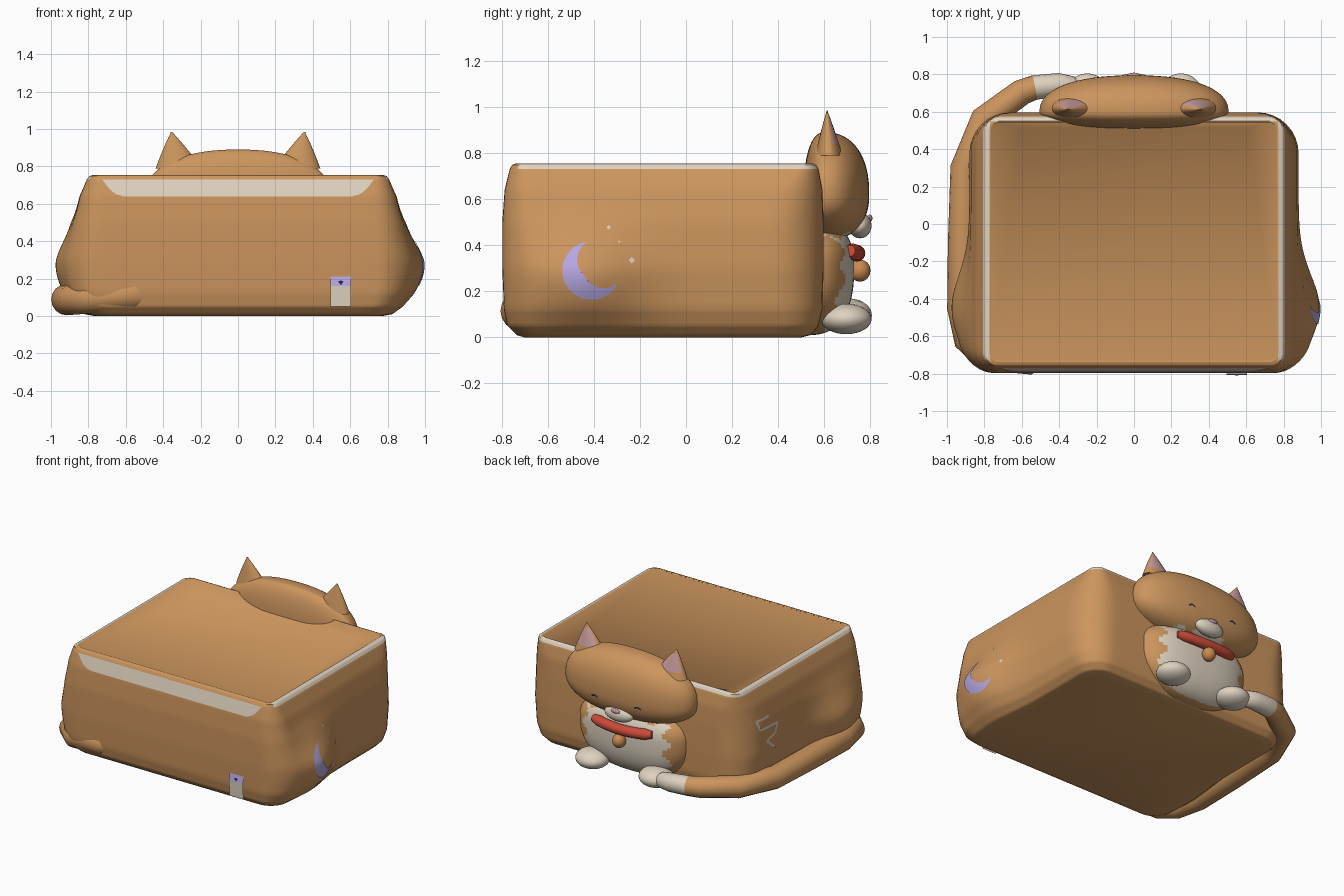
import bpy, bmesh, math
from mathutils import Vector

if "Cube" in bpy.data.objects:
    bpy.data.objects.remove(bpy.data.objects["Cube"])


def mat(name, rgb):
    m = bpy.data.materials.new(name)
    m.diffuse_color = (*rgb, 1)
    m.use_nodes = True
    m.node_tree.nodes["Principled BSDF"].inputs["Base Color"].default_value = m.diffuse_color
    return m


BROWN = mat("caramel_fur", (0.60, 0.30, 0.11))
CREAM = mat("cream", (0.74, 0.65, 0.53))
LILAC = mat("lilac", (0.46, 0.38, 0.74))
PINK = mat("ear_pink", (0.58, 0.33, 0.34))
RED = mat("collar_red", (0.60, 0.07, 0.04))
GOLD = mat("bell_orange", (0.60, 0.25, 0.08))
DARK = mat("dark_navy", (0.02, 0.02, 0.06))


def finish(name, bm, mats, rule=None, angle=45, out=None):
    bmesh.ops.recalc_face_normals(bm, faces=bm.faces)
    if out:  # open sheets: turn the faces outwards
        bm.normal_update()
        if sum((f.normal for f in bm.faces), Vector()).dot(Vector(out)) < 0:
            bmesh.ops.reverse_faces(bm, faces=bm.faces)
    if rule:
        for f in bm.faces:
            f.material_index = rule(f.calc_center_median(), f.normal)
    me = bpy.data.meshes.new(name)
    bm.to_mesh(me)
    bm.free()
    ob = bpy.data.objects.new(name, me)
    bpy.context.collection.objects.link(ob)
    for m in mats:
        me.materials.append(m)
    bpy.ops.object.select_all(action='DESELECT')
    ob.select_set(True)
    bpy.context.view_layer.objects.active = ob
    bpy.ops.object.shade_smooth_by_angle(angle=math.radians(angle))
    return ob


def loft(name, rings, mats, rule=None, caps=(True, True)):
    bm = bmesh.new()
    vs = [[bm.verts.new(p) for p in r] for r in rings]
    n = len(vs[0])
    for a, b in zip(vs, vs[1:]):
        for i in range(n):
            bm.faces.new((a[i], a[(i + 1) % n], b[(i + 1) % n], b[i]))
    if caps[0]:
        bm.faces.new(vs[0])
    if caps[1]:
        bm.faces.new(vs[-1])
    return finish(name, bm, mats, rule)


def blob(name, c, r, mats, rule=None, low=None, front=None, p=2.0, seg=40):
    """Super-ellipsoid; low and front are other radii below and before the centre."""
    bm = bmesh.new()
    bmesh.ops.create_uvsphere(bm, u_segments=seg, v_segments=seg * 3 // 4, radius=1)
    for v in bm.verts:
        k = sum(abs(q) ** p for q in v.co) ** (-1 / p)
        rz = low if low and v.co.z < 0 else r[2]
        ry = front if front and v.co.y < 0 else r[1]
        v.co = Vector(c) + Vector((v.co.x * r[0], v.co.y * ry, v.co.z * rz)) * k
    return finish(name, bm, mats, rule)


def tube(name, pts, mats, rule=None):
    """Round tube through (x, y, z, radius) points."""
    P = [Vector(p[:3]) for p in pts]
    rings = []
    for i, c in enumerate(P):
        t = (P[min(i + 1, len(P) - 1)] - P[max(i - 1, 0)]).normalized()
        side = t.cross(Vector((0, 0, 1))).normalized()
        up = side.cross(t)
        rings.append([c + (side * math.cos(a) + up * math.sin(a)) * pts[i][3]
                      for a in (k * math.tau / 16 for k in range(16))])
    return loft(name, rings, mats, rule)


def plate(name, rows, m, out):
    """Thin sheet from a grid of points, facing out."""
    bm = bmesh.new()
    vs = [[bm.verts.new(p) for p in r] for r in rows]
    for a, b in zip(vs, vs[1:]):
        for i in range(len(a) - 1):
            bm.faces.new((a[i], a[i + 1], b[i + 1], b[i]))
    return finish(name, bm, [m], out=out)


# Box body sections: z, half width, front y, back y, front corner, back corner
SECTIONS = [(0, .74, -.70, .50, .10, .12), (.01, .79, -.735, .54, .11, .14),
            (.05, .83, -.775, .575, .12, .17), (.12, .86, -.79, .592, .13, .2),
            (.3, .88, -.797, .597, .14, .22), (.5, .872, -.797, .597, .14, .22),
            (.64, .845, -.787, .592, .12, .17), (.73, .808, -.765, .575, .08, .09),
            (.748, .795, -.755, .565, .06, .06), (.755, .772, -.738, .55, .05, .05)]


def section(z):
    for a, b in zip(SECTIONS, SECTIONS[1:]):
        if z <= b[0]:
            t = (z - a[0]) / (b[0] - a[0])
            return [p + (q - p) * t for p, q in zip(a, b)]
    return SECTIONS[-1]


def haunch(y, z, s):
    """Soft bulge of the hind leg on the side walls."""
    return (.117 if s > 0 else .10) * math.exp(-((y + .45) / .25) ** 2
                                               - ((z - .25) / (.2 if z > .25 else .22)) ** 2)


def body_ring(sec):
    z, hx, y0, y1, rf, rb = sec
    arcs = []
    for k, (cx, cy, r) in enumerate([(hx - rb, y1 - rb, rb), (rb - hx, y1 - rb, rb),
                                     (rf - hx, y0 + rf, rf), (hx - rf, y0 + rf, rf)]):
        arcs.append([Vector((cx + r * math.cos(a), cy + r * math.sin(a), z))
                     for a in (math.radians(90 * k + 90 * j / 8) for j in range(9))])
    pts = []
    for a, b in zip(arcs, arcs[1:] + arcs[:1]):
        pts += a + [a[-1].lerp(b[0], i / 24) for i in range(1, 24)]
    for p in pts:
        s = 1 if p.x > 0 else -1
        p.x += s * haunch(p.y, z, s) * min(abs(p.x) / hx, 1) ** 4
    return pts


def wall(s, y, z, lift=0.005):
    """Point just outside the side wall."""
    _, hx, y0, y1, rf, rb = section(z)
    d = max(y - (y1 - rb), 0)
    return (s * (hx - rb + math.sqrt(rb * rb - d * d) + haunch(y, z, s) + lift), y, z)


levels = [a[0] + (b[0] - a[0]) * i / 5 for a, b in zip(SECTIONS, SECTIONS[1:]) for i in range(5)]
rings = [body_ring(section(z)) for z in levels] + [body_ring(SECTIONS[-1])]
rings.append(body_ring((.752, .765, -.73, .543, .045, .045)))
loft("box_body", rings, [BROWN, CREAM],
     lambda c, n: int(c.z > .73 and c.y > -.728 and max(abs(c.x) / .7705, c.y / .5485) > 1), (True, False))

# Cream band across the front, narrowing to rounded ends
rows = []
for i in range(9):
    t = i / 8
    z = .64 + .09 * t
    rows.append([(k * (.61 + .115 * math.sqrt(t)), section(z)[2] - .004, z) for k in (-1, 0, 1)])
plate("front_band", rows, CREAM, (0, -1, 0))

# Sunken sloping panel inside the rim
bm = bmesh.new()
fl, fr, bl, br, tl, tr = [bm.verts.new(p) for p in (
    (-.768, -.733, .75), (.768, -.733, .75), (-.61, .515, .69), (.61, .515, .69),
    (-.768, .546, .751), (.768, .546, .751))]
for f in ((fl, fr, br, bl), (fl, bl, tl), (fr, tr, br), (bl, br, tr, tl)):
    bm.faces.new(f)
finish("sloping_panel", bm, [BROWN], angle=89, out=(0, 0, 1))

# Crescent mark and small sparkles on the right haunch
rows = []
for i in range(25):
    t = i / 24
    a = math.radians(100 + 233 * t)
    w = 0.088 * math.sin(math.pi * t) + 0.001
    rows.append([wall(1, -.41 + (.127 - w * k / 4) * math.cos(a), .29 + (.127 - w * k / 4) * math.sin(a))
                 for k in range(5)])
plate("crescent_mark", rows, LILAC, (1, 0, 0))
for i, (y, z, r) in enumerate([(-.335, .478, .010), (-.29, .415, .006), (-.235, .335, .014)]):
    plate(f"sparkle_{i}", [[wall(1, y - r, z), wall(1, y, z + r)],
                           [wall(1, y, z - r), wall(1, y + r, z)]], CREAM, (1, 0, 0))

# Zigzag mark on the left wall
zig = [(.31, .53), (.44, .535), (.41, .464), (.22, .455), (.25, .39), (.35, .367), (.25, .286)]
for i, (a, b) in enumerate(zip(zig, zig[1:])):
    a, b = Vector(a), Vector(b)
    d = (b - a).normalized() * .008
    plate(f"zigzag_{i}", [[wall(-1, q.x - d.y, q.y + d.x), wall(-1, q.x + d.y, q.y - d.x)]
                          for q in (a.lerp(b, j / 5) for j in range(6))], CREAM, (-1, 0, 0))

# Head, chest and muzzle, with a wavy-edged cream bib


def bib(c, n):
    return int(abs(c.x) < .32 + .025 * math.sin(c.z * 45) and c.y > .6
               and c.z < .465 + .015 * math.sin(c.x * 40) - .1 * abs(c.x))


blob("head", (0, .60, .62), (.505, .195, .27), [BROWN, CREAM], bib, low=.2, front=.09, p=2.3, seg=72)
blob("chest", (0, .53, .31), (.43, .20, .2), [BROWN, CREAM], bib, low=.3, p=2.5, seg=80)
blob("muzzle", (0, .755, .485), (.11, .05, .055), [CREAM])
blob("nose", (0, .797, .517), (.035, .012, .016), [PINK], seg=16)

for s, side in ((1, "right"), (-1, "left")):
    # Ear: leaning cone with a pink inner patch
    rings = []
    for i in range(13):
        t = i / 12
        k = max((1 - t) ** .9, .03)
        c = (.315 + .04 * t, .62 - .008 * t, .79 + .195 * t)
        rings.append([(s * (c[0] + .125 * k * math.cos(a)), c[1] + .06 * k * math.sin(a), c[2])
                      for a in (j * math.tau / 32 for j in range(32))])
    loft(side + "_ear", rings, [BROWN, PINK],
         lambda c, n: int(n.y > .7 and .84 < c.z < .945))
    # Closed eye
    plate(side + "_eye", [[(s * x, .797 - .10 * abs(x - .1), z + h) for x, z in
                           ((.145, .575), (.17, .585), (.195, .575))] for h in (-.006, .006)], DARK, (0, 1, 0))
    # Front paw
    blob(side + "_paw", (s * .25, .695, .08), (.115, .11, .066), [CREAM], seg=32)

# Collar and bell
tube("collar", [(x, .742 - .6 * x * x, .365 + .2 * x * x, .036 if abs(x) < .2 else .025)
                for x in (-.23 + .046 * i for i in range(11))], [RED])
blob("bell", (0, .755, .29), (.045, .045, .048), [GOLD], seg=24)

# Tail wrapped around the left side with a cream tip
tube("tail", [(-.46, -.70, .11, .055), (-.55, -.72, .115, .085), (-.80, -.70, .095, .082),
              (-.88, -.62, .09, .083), (-.915, -.45, .088, .084), (-.915, -.1, .09, .08),
              (-.905, .3, .095, .077), (-.80, .56, .10, .075), (-.60, .705, .10, .07),
              (-.53, .73, .10, .066), (-.40, .745, .095, .062), (-.33, .735, .09, .055),
              (-.29, .725, .09, .03)],
     [BROWN, CREAM], lambda c, n: int(c.x > -.53 and c.y > .5))

# Side tag on the front
for name, z0, z1, y0, y1, m in (("tag_top", .16, .21, -.799, -.808, LILAC),
                                ("tag_bottom", .05, .16, -.808, -.803, CREAM)):
    plate(name, [[(.495, y0, z1), (.605, y0, z1)], [(.495, y1, z0), (.605, y1, z0)]], m, (0, -1, 0))
plate("tag_mark", [[(.535, -.809, .185), (.55, -.808, .19)], [(.55, -.811, .165), (.565, -.809, .185)]],
      DARK, (0, -1, 0))
